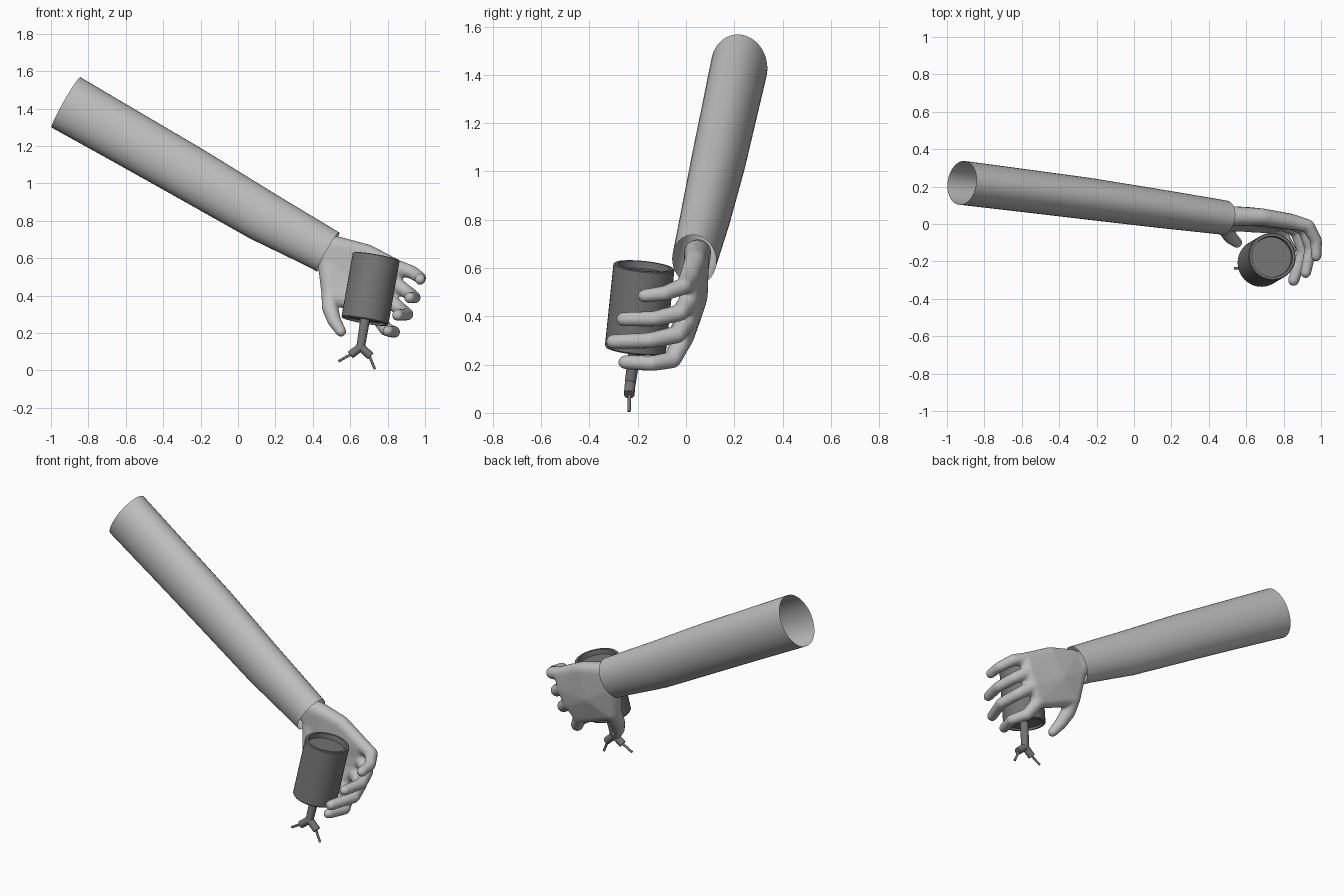
import bpy, bmesh, math
from mathutils import Vector, Matrix

if "Cube" in bpy.data.objects:
    bpy.data.objects.remove(bpy.data.objects["Cube"])


def material(name, v):
    m = bpy.data.materials.new(name)
    m.diffuse_color = (v, v, v, 1)
    m.use_nodes = True
    m.node_tree.nodes["Principled BSDF"].inputs["Base Color"].default_value = m.diffuse_color
    return m


LIGHT = material("light grey", 0.52)
DARK = material("dark grey", 0.18)


def finish(name, bm, mat):
    me = bpy.data.meshes.new(name)
    bm.to_mesh(me)
    bm.free()
    ob = bpy.data.objects.new(name, me)
    bpy.context.collection.objects.link(ob)
    me.materials.append(mat)
    bpy.ops.object.select_all(action='DESELECT')
    bpy.context.view_layer.objects.active = ob
    ob.select_set(True)
    bpy.ops.object.shade_smooth_by_angle(angle=math.radians(35))
    return ob


def loft(bm, rings, close=False):
    n = len(rings[0])
    vs = [[bm.verts.new(p) for p in r] for r in rings]
    for a, b in zip(vs, vs[1:]):
        for i in range(n):
            j = (i + 1) % n
            bm.faces.new((a[i], a[j], b[j], b[i]))
    if close:
        bm.faces.new(vs[0][::-1])
        bm.faces.new(vs[-1])
    bmesh.ops.recalc_face_normals(bm, faces=bm.faces)


def ring(c, axis, ru, rv, n):
    """Ellipse across an axis: ru sideways, rv upwards."""
    axis = axis.normalized()
    ref = Vector((0, 1, 0))
    u = (ref - axis * ref.dot(axis)).normalized()
    v = axis.cross(u)
    return [c + u * ru * math.cos(t) + v * rv * math.sin(t)
            for t in (2 * math.pi * i / n for i in range(n))]


def turned(bm, a, b, profile, n):
    """Solid of revolution from a to b; profile = (radius, distance along axis)."""
    a, b = Vector(a), Vector(b)
    d = (b - a).normalized()
    loft(bm, [ring(a + d * h, d, r, r, n) for r, h in profile], True)


def rod(bm, a, b, r0, r1, n=20):
    turned(bm, a, b, [(r0, 0), (r1, (Vector(b) - Vector(a)).length)], n)


# sleeve: open elliptical tube, (x, y, z, sideways radius, upward radius)
path = [(-0.92, 0.22, 1.433, 0.118, 0.155), (-0.60, 0.18, 1.25, 0.115, 0.150),
        (-0.26, 0.137, 1.055, 0.112, 0.146), (0.13, 0.083, 0.825, 0.103, 0.137),
        (0.42, 0.043, 0.668, 0.094, 0.122), (0.482, 0.034, 0.633, 0.092, 0.12)]
pts = [Vector(p[:3]) for p in path]
bm = bmesh.new()
loft(bm, [ring(pts[i], pts[min(i + 1, len(pts) - 1)] - pts[max(i - 1, 0)],
               path[i][3], path[i][4], 40) for i in range(len(pts))])
finish("sleeve", bm, LIGHT)

# hand: hulls around balls (x, y, z, radius), fused by a remesh
bm = bmesh.new()


def hull(*balls):
    part = bmesh.new()
    for x, y, z, r in balls:
        bmesh.ops.create_icosphere(part, subdivisions=3, radius=r,
                                   matrix=Matrix.Translation((x, y, z)))
    res = bmesh.ops.convex_hull(part, input=part.verts)
    junk = [e for e in res["geom_interior"] if isinstance(e, bmesh.types.BMVert)]
    bmesh.ops.delete(part, geom=junk, context='VERTS')
    bmesh.ops.recalc_face_normals(part, faces=part.faces)
    me = bpy.data.meshes.new("hull")
    part.to_mesh(me)
    part.free()
    bm.from_mesh(me)
    bpy.data.meshes.remove(me)


W0 = (0.43, 0.05, 0.665, 0.055)
W1, W2 = (0.53, 0.043, 0.665, 0.052), (0.475, 0.043, 0.58, 0.05)
M1, M2 = (0.69, 0.038, 0.63, 0.045), (0.62, 0.04, 0.48, 0.05)
K1, K2 = (0.85, 0.01, 0.55, 0.042), (0.83, 0.015, 0.47, 0.042)
K3, K4 = (0.79, 0.01, 0.39, 0.042), (0.735, -0.01, 0.31, 0.042)
T = (0.497, 0.015, 0.41, 0.052)
for group in [(W0, W1, W2), (W1, W2, M1, M2), (M1, M2, K1, K2), (M2, K2, K3),
              (M2, K3, K4), (W2, M2, T), (M2, K4, T)]:
    hull(*group)

# fingers and thumb: chains of hulls
digits = [
    [K1, (0.93, -0.01, 0.525, 0.036), (0.975, -0.09, 0.495, 0.032), (0.974, -0.172, 0.485, 0.029)],
    [K2, (0.91, -0.025, 0.415, 0.036), (0.945, -0.13, 0.39, 0.033), (0.918, -0.26, 0.388, 0.03)],
    [K3, (0.87, -0.035, 0.325, 0.037), (0.905, -0.15, 0.30, 0.034), (0.853, -0.302, 0.295, 0.031)],
    [K4, (0.79, -0.055, 0.22, 0.036), (0.835, -0.14, 0.205, 0.033), (0.802, -0.252, 0.21, 0.03)],
    [T, (0.492, -0.025, 0.335, 0.044), (0.515, -0.07, 0.265, 0.037), (0.551, -0.10, 0.207, 0.029)],
]
for chain in digits:
    for a, b in zip(chain, chain[1:]):
        hull(a, b)
hand = finish("hand", bm, LIGHT)
mod = hand.modifiers.new("fuse", 'REMESH')
mod.mode = 'VOXEL'
mod.voxel_size = 0.009
mod.use_smooth_shade = True
mod = hand.modifiers.new("soften", 'SMOOTH')
mod.factor = 0.5
mod.iterations = 8

# canister: tilted drum with a shallow recess at each end
base, top = (0.678, -0.21, 0.262), (0.739, -0.174, 0.608)
h = (Vector(top) - Vector(base)).length
bm = bmesh.new()
turned(bm, base, top, [(0.108, 0.012), (0.112, 0), (0.122, 0), (0.127, 0.006),
                       (0.127, h - 0.004), (0.123, h), (0.110, h), (0.108, h - 0.03)], 40)
finish("canister", bm, DARK)

# stem with forked nozzle
node = (0.656, -0.231, 0.125)
bm = bmesh.new()
rod(bm, (0.68, -0.209, 0.275), node, 0.026, 0.023)
finish("stem", bm, DARK)
for side, mid, tip in [("left", (0.601, -0.235, 0.082), (0.537, -0.236, 0.048)),
                       ("right", (0.709, -0.235, 0.076), (0.732, -0.236, 0.006))]:
    bm = bmesh.new()
    rod(bm, node, mid, 0.022, 0.022)
    inner = Vector(mid).lerp(Vector(node), 0.2)
    rod(bm, inner, tip, 0.007, 0.007, 12)
    finish(side + "_nozzle", bm, DARK)
